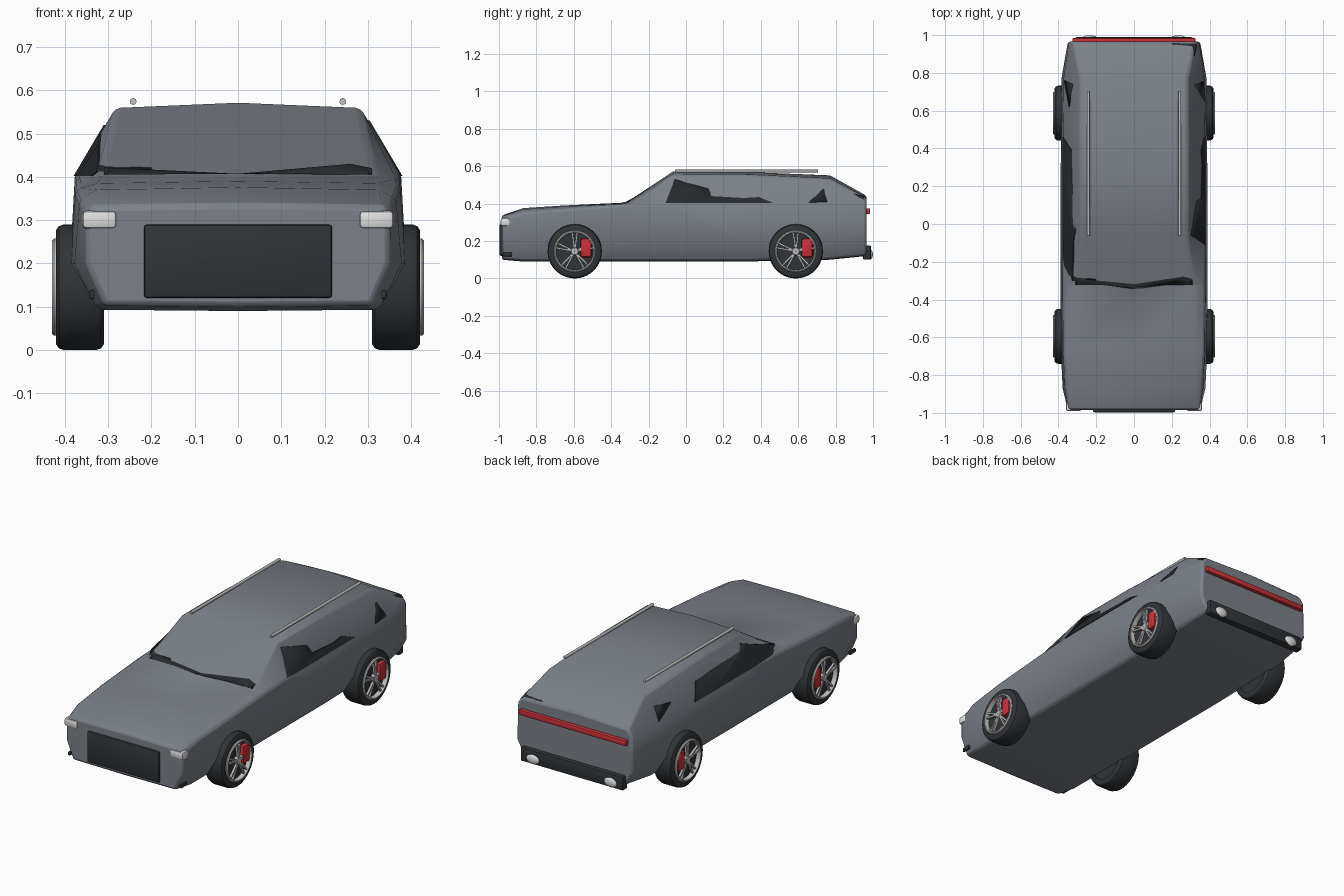
import bpy, bmesh, math
from mathutils import Matrix, Vector

cube = bpy.data.objects.get("Cube")
if cube:
    bpy.data.objects.remove(cube, do_unlink=True)


def material(name, r, g, b):
    m = bpy.data.materials.new(name)
    m.use_nodes = True
    m.diffuse_color = (r, g, b, 1)
    m.node_tree.nodes["Principled BSDF"].inputs["Base Color"].default_value = (r, g, b, 1)
    return m


PAINT = material("grey paint", 0.20, 0.22, 0.25)
GLASS = material("dark glass", 0.02, 0.023, 0.027)
TRIM = material("dark trim", 0.03, 0.035, 0.04)
RUBBER = material("tyre rubber", 0.03, 0.034, 0.038)
SILVER = material("silver metal", 0.52, 0.52, 0.52)
LAMP = material("lamp white", 0.75, 0.75, 0.75)
RED = material("red", 0.6, 0.03, 0.04)


def add(name, bm, mat, smooth=35):
    bmesh.ops.recalc_face_normals(bm, faces=bm.faces[:])
    me = bpy.data.meshes.new(name)
    bm.to_mesh(me)
    bm.free()
    me.materials.append(mat)
    ob = bpy.data.objects.new(name, me)
    bpy.context.collection.objects.link(ob)
    bpy.ops.object.select_all(action='DESELECT')
    ob.select_set(True)
    bpy.context.view_layer.objects.active = ob
    bpy.ops.object.shade_smooth_by_angle(angle=math.radians(smooth))
    return ob


def bake(ob):
    # turn the modifier stack into plain geometry
    dg = bpy.context.evaluated_depsgraph_get()
    me = bpy.data.meshes.new_from_object(ob.evaluated_get(dg))
    ob.modifiers.clear()
    ob.data = me


def box(name, loc, size, mat, bevel=0.006):
    bm = bmesh.new()
    bmesh.ops.create_cube(bm, size=1, matrix=Matrix.Translation(loc) @ Matrix.Diagonal((*size, 1)))
    if bevel:
        bmesh.ops.bevel(bm, geom=bm.edges[:], offset=bevel, segments=2, profile=0.5, affect='EDGES')
    return add(name, bm, mat)


# Body: cross-sections lofted from nose to tail
# y, floor z, floor w, flank w, belt w, belt z, roof w, roof z, centre z
SECTIONS = [
    (-0.985, 0.10, 0.31, 0.350, 0.35, 0.31, 0.335, 0.332, 0.337),
    (-0.87, 0.09, 0.325, 0.378, 0.365, 0.35, 0.325, 0.370, 0.376),
    (-0.65, 0.09, 0.325, 0.388, 0.375, 0.37, 0.325, 0.385, 0.390),
    (-0.32, 0.09, 0.325, 0.388, 0.377, 0.395, 0.315, 0.402, 0.406),
    (-0.07, 0.09, 0.325, 0.388, 0.377, 0.40, 0.283, 0.559, 0.571),
    (0.30, 0.09, 0.325, 0.388, 0.377, 0.40, 0.284, 0.557, 0.570),
    (0.77, 0.10, 0.325, 0.384, 0.373, 0.40, 0.282, 0.535, 0.551),
    (0.965, 0.12, 0.31, 0.350, 0.345, 0.40, 0.320, 0.432, 0.442),
]
bm = bmesh.new()
rings = []
for y, zb, wb, wf, wbelt, zbelt, wr, zr, zc in SECTIONS:
    half = [(wb, zb + 0.003), (wf, 0.20), (wbelt, zbelt), (wr, zr)]
    loop = [(0, zb)] + half + [(0, zc)] + [(-x, z) for x, z in reversed(half)]
    rings.append([bm.verts.new((x, y, z)) for x, z in loop])
for a, b in zip(rings, rings[1:]):
    for i in range(len(a)):
        j = (i + 1) % len(a)
        bm.faces.new((a[i], a[j], b[j], b[i]))
bm.faces.new(rings[0])
bm.faces.new(rings[-1])
body = add("body_shell", bm, PAINT, 40)
mod = body.modifiers.new("soft_edges", 'BEVEL')
mod.width, mod.segments, mod.limit_method, mod.angle_limit = 0.012, 2, 'ANGLE', math.radians(38)
bake(body)


def glass(name, outline, axis, lo, hi, shift):
    # prism of the outline, trimmed to the body surface pushed out slightly
    bm = bmesh.new()
    ends = []
    for d in (lo, hi):
        ends.append([bm.verts.new((d, a, z) if axis == 'x' else (a, d, z)) for a, z in outline])
        bm.faces.new(ends[-1])
    for i in range(len(outline)):
        j = (i + 1) % len(outline)
        bm.faces.new((ends[0][i], ends[0][j], ends[1][j], ends[1][i]))
    pane = add(name, bm, GLASS)
    skin = bpy.data.objects.new("glass_cutter", body.data.copy())
    skin.data.materials.clear()
    skin.data.materials.append(GLASS)
    skin.location = shift
    skin.hide_render = True
    bpy.context.collection.objects.link(skin)
    mod = pane.modifiers.new("trim", 'BOOLEAN')
    mod.operation, mod.solver, mod.object = 'INTERSECT', 'EXACT', skin
    bake(pane)
    pane.data.materials.clear()
    pane.data.materials.append(GLASS)
    for p in pane.data.polygons:
        p.material_index = 0
    bpy.data.objects.remove(skin, do_unlink=True)


# Side glass differs between the two sides
LEFT, RIGHT = ('x', 0.2, 0.5, (0.004, 0, 0)), ('x', -0.5, -0.2, (-0.004, 0, 0))
glass("left_side_window", [(-0.11, 0.402), (-0.06, 0.53), (0.12, 0.48), (0.135, 0.44),
                           (0.31, 0.43), (0.39, 0.435), (0.47, 0.402)], *LEFT)
glass("left_quarter_window", [(0.655, 0.405), (0.735, 0.48), (0.755, 0.41)], *LEFT)
glass("left_rear_window", [(0.89, 0.455), (0.955, 0.442), (0.955, 0.42), (0.93, 0.43)], *LEFT)
glass("right_side_window", [(0.46, 0.402), (0.39, 0.48), (0.0, 0.49), (-0.03, 0.52),
                            (-0.14, 0.475), (-0.31, 0.415), (-0.27, 0.402)], *RIGHT)
glass("right_quarter_window", [(0.62, 0.455), (0.74, 0.475), (0.76, 0.41)], *RIGHT)
SHIELD = ('y', -0.36, -0.1, (0, -0.004, 0.002))
glass("windshield_right", [(-0.31, 0.405), (0, 0.407), (-0.31, 0.422)], *SHIELD)
glass("windshield_left", [(0, 0.407), (0.31, 0.405), (0.31, 0.42), (0.26, 0.43)], *SHIELD)

# Nose and tail fittings
box("grille", (0, -0.982, 0.205), (0.435, 0.03, 0.17), TRIM, 0.008)
box("tail_light_bar", (0, 0.972, 0.36), (0.65, 0.026, 0.03), RED)
box("rear_bumper", (0, 0.968, 0.138), (0.62, 0.042, 0.075), TRIM)


def tube(name, path, radius, mat):
    cu = bpy.data.curves.new(name, 'CURVE')
    cu.dimensions, cu.bevel_depth, cu.bevel_resolution, cu.use_fill_caps = '3D', radius, 2, True
    sp = cu.splines.new('POLY')
    sp.points.add(len(path) - 1)
    for p, co in zip(sp.points, path):
        p.co = (*co, 1)
    cu.materials.append(mat)
    bpy.context.collection.objects.link(bpy.data.objects.new(name, cu))


for side, s in (("left", 1), ("right", -1)):
    box(side + "_headlight", (s * 0.32, -0.966, 0.301), (0.08, 0.05, 0.042), LAMP, 0.01)
    box(side + "_air_vent", (s * 0.337, -0.955, 0.128), (0.012, 0.05, 0.02), TRIM, 0.003)
    tube(side + "_roof_rail", [(s * 0.242, -0.06, 0.574), (s * 0.242, 0.705, 0.574)], 0.008, SILVER)
    # oval tail pipe
    bm = bmesh.new()
    bmesh.ops.create_uvsphere(bm, u_segments=20, v_segments=10, radius=1,
                              matrix=Matrix.Translation((s * 0.235, 0.985, 0.128))
                              @ Matrix.Diagonal((0.04, 0.014, 0.027, 1)))
    add(side + "_tail_pipe", bm, LAMP, 60)


def lathe(name, profile, centre, s, mat):
    # revolve (radius, outward x) points about the axle
    bm = bmesh.new()
    vs = [bm.verts.new((s * x, 0, r)) for r, x in profile]
    es = [bm.edges.new((vs[i], vs[(i + 1) % len(vs)])) for i in range(len(vs))]
    bmesh.ops.spin(bm, geom=vs + es, cent=(0, 0, 0), axis=(1, 0, 0),
                   angle=math.tau, steps=40, use_duplicate=False)
    bmesh.ops.remove_doubles(bm, verts=bm.verts[:], dist=0.0001)
    bmesh.ops.translate(bm, verts=bm.verts[:], vec=centre)
    return add(name, bm, mat)


def wheel(tag, s, y):
    c = Vector((s * 0.365, y, 0.145))
    lathe(tag + "_tyre", [(0.11, -0.055), (0.132, -0.055), (0.141, -0.049), (0.145, -0.038),
                          (0.145, 0.038), (0.141, 0.049), (0.132, 0.055), (0.11, 0.055)], c, s, RUBBER)
    lathe(tag + "_rim", [(0.099, 0.03), (0.112, 0.03), (0.112, 0.06), (0.107, 0.065),
                         (0.101, 0.065), (0.099, 0.06)], c, s, SILVER)
    lathe(tag + "_brake_disc", [(0.001, -0.05), (0.111, -0.05), (0.111, 0.04), (0.001, 0.04)], c, s, TRIM)
    lathe(tag + "_hub", [(0.001, 0.03), (0.022, 0.03), (0.022, 0.057), (0.018, 0.061), (0.001, 0.061)],
          c, s, SILVER)
    # five pairs of spokes
    bm = bmesh.new()
    for k in range(5):
        for t in (-1, 1):
            turn = Matrix.Rotation(math.tau * k / 5 + t * 0.13, 4, 'X')
            bmesh.ops.create_cube(bm, size=1, matrix=Matrix.Translation(c + Vector((s * 0.052, 0, 0)))
                                  @ turn @ Matrix.Translation((0, 0, 0.058))
                                  @ Matrix.Diagonal((0.012, 0.009, 0.09, 1)))
    add(tag + "_spokes", bm, SILVER)
    box(tag + "_brake_caliper", c + Vector((s * 0.049, 0.06, 0.018)), (0.03, 0.06, 0.1), RED, 0.012)


for side, s in (("left", 1), ("right", -1)):
    wheel("front_" + side, s, -0.595)
    wheel("rear_" + side, s, 0.587)
